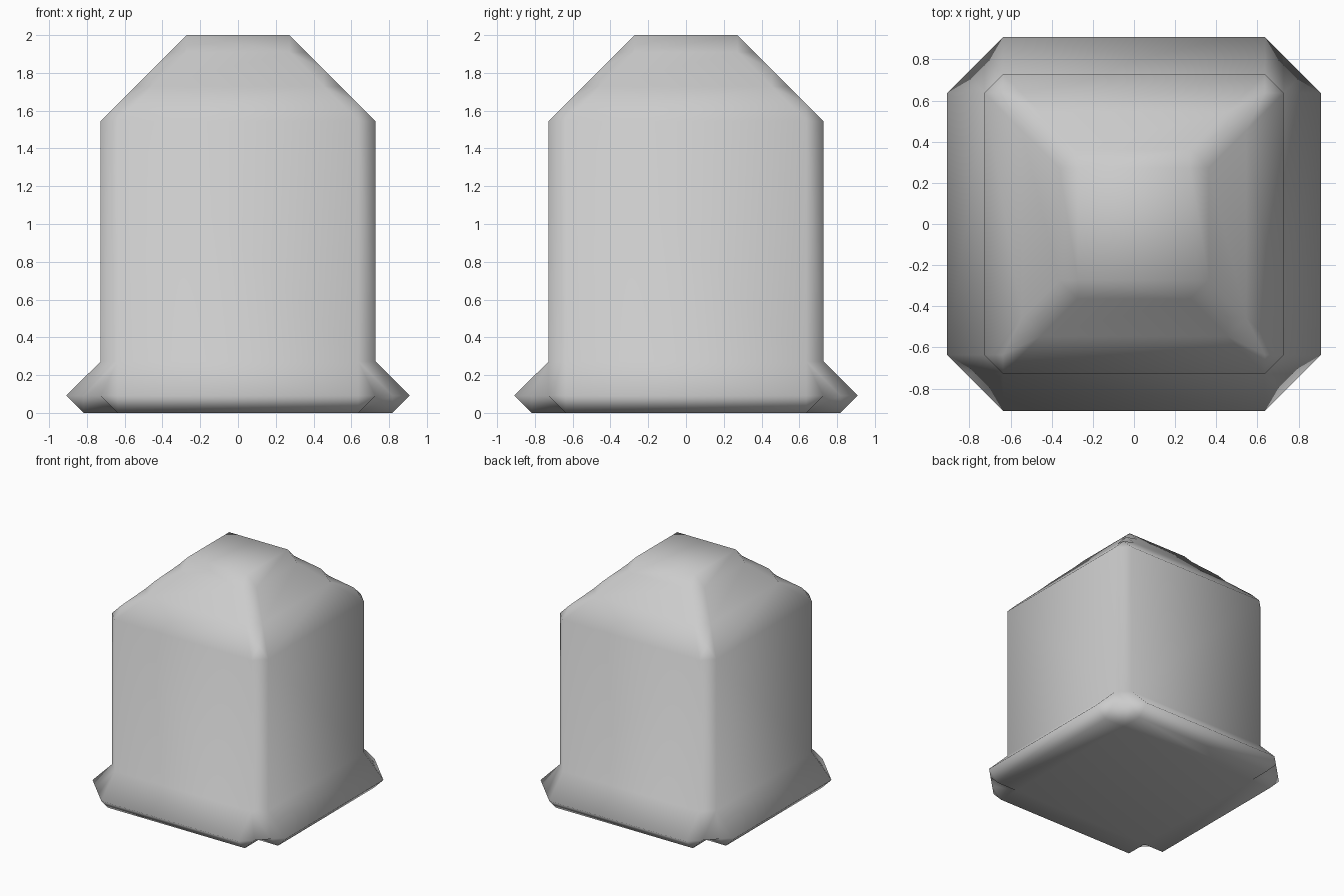
import bpy, bmesh
from itertools import product
from math import radians

if "Cube" in bpy.data.objects:
    bpy.data.objects.remove(bpy.data.objects["Cube"])

U = 2 / 11                       # size of one block
# half width (in blocks) of each layer: plinth, body, stepped cap
LAYERS = [5] + [4] * 8 + [3, 2]


def solid(p):
    """Is the block with integer index p filled?"""
    i, j, k = p
    if not 0 <= k < len(LAYERS):
        return False
    a, b = abs(i + .5), abs(j + .5)
    if k == 0 and a > 4 and b > 4:        # plinth loses its corner blocks
        return False
    return max(a, b) < LAYERS[k]


def add(p, axis):
    q = list(p)
    q[axis] += 1
    return tuple(q)


bm = bmesh.new()
verts = {}


def mid(a, b):
    """Shared vertex halfway between a filled and an empty block centre."""
    key = tuple(x + y for x, y in zip(a, b))
    if key not in verts:
        x, y, z = ((s / 2 + .5) * U for s in key)
        verts[key] = bm.verts.new((x, y, z))
    return verts[key]


# Chamfered skin: one polygon per cell, made by chaining the cuts on its faces
for cell in product(range(-6, 6), range(-6, 6), range(-1, len(LAYERS))):
    links = {}
    for axis in range(3):
        u, v = (axis + 1) % 3, (axis + 2) % 3
        for base in (cell, add(cell, axis)):
            ring = [base, add(base, u), add(add(base, u), v), add(base, v)]
            cut = [mid(a, b) for a, b in zip(ring, ring[1:] + ring[:1])
                   if solid(a) != solid(b)]
            if len(cut) == 2:
                links.setdefault(cut[0], []).append(cut[1])
                links.setdefault(cut[1], []).append(cut[0])
    if not links:
        continue
    loop = [next(iter(links))]
    while True:
        step = [n for n in links[loop[-1]] if n not in loop]
        if not step:
            break
        loop.append(step[0])
    bm.faces.new(loop)

# Clean up: triangulate the bent corner polygons, then merge flat areas
bmesh.ops.recalc_face_normals(bm, faces=bm.faces[:])
bmesh.ops.triangulate(bm, faces=bm.faces[:])
bmesh.ops.dissolve_limit(bm, angle_limit=radians(1), verts=bm.verts[:], edges=bm.edges[:])
bmesh.ops.triangulate(bm, faces=bm.faces[:])
bmesh.ops.recalc_face_normals(bm, faces=bm.faces[:])
for f in bm.faces:
    f.smooth = True

mesh = bpy.data.meshes.new("stepped_pedestal")
bm.to_mesh(mesh)
bm.free()
bpy.context.collection.objects.link(bpy.data.objects.new("stepped_pedestal", mesh))
